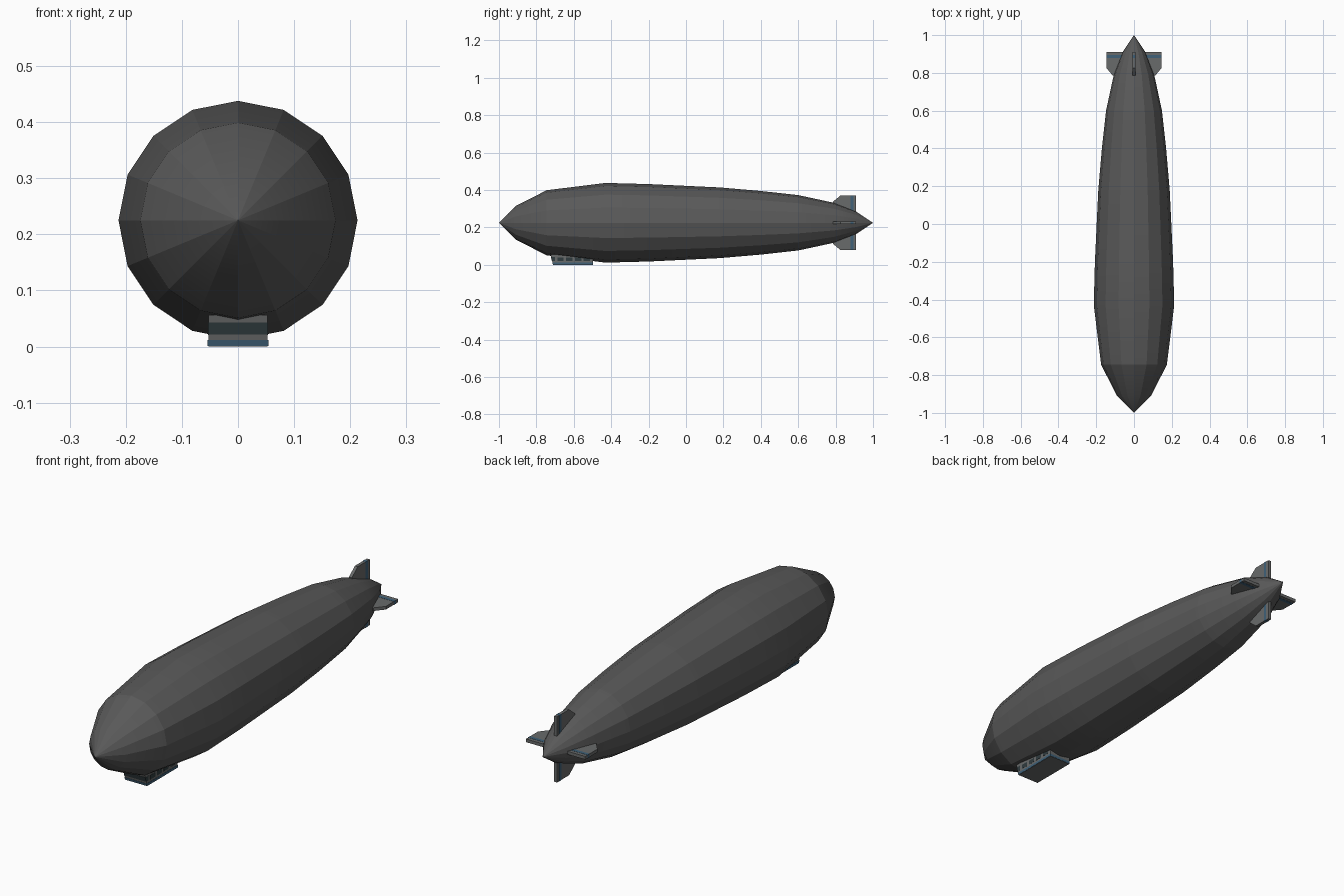
import bpy, bmesh, math
from mathutils import Matrix

if "Cube" in bpy.data.objects:
    bpy.data.objects.remove(bpy.data.objects["Cube"])


def material(name, rgb):
    m = bpy.data.materials.new(name)
    m.diffuse_color = (*rgb, 1)
    m.use_nodes = True
    m.node_tree.nodes["Principled BSDF"].inputs["Base Color"].default_value = m.diffuse_color
    return m


HULL = material("hull_grey", (0.10, 0.10, 0.10))
TRIM = material("trim_grey", (0.14, 0.145, 0.145))
BLUE = material("blue", (0.05, 0.12, 0.19))
GLASS = material("glass", (0.03, 0.045, 0.05))
AXIS_Z = 0.225


def finish(bm, name, mat):
    bmesh.ops.recalc_face_normals(bm, faces=bm.faces)
    me = bpy.data.meshes.new(name)
    bm.to_mesh(me)
    bm.free()
    me.materials.append(mat)
    ob = bpy.data.objects.new(name, me)
    bpy.context.collection.objects.link(ob)
    return ob


def prism(name, outline, half, mat, turn=Matrix()):
    """Extrude a (y, z) outline to x = -half..half, then transform it."""
    bm = bmesh.new()
    a, b = [[bm.verts.new((x, y, z)) for y, z in outline] for x in (-half, half)]
    bm.faces.new(a)
    bm.faces.new(b)
    for i in range(len(a)):
        j = (i + 1) % len(a)
        bm.faces.new((a[i], a[j], b[j], b[i]))
    bm.transform(turn)
    return finish(bm, name, mat)


# Hull: 16-sided lathe, smooth lengthwise, creased along the seams
N = 16
PROFILE = [(-0.91, 0.09), (-0.745, 0.174), (-0.43, 0.213), (-0.2, 0.207),
           (0.18, 0.189), (0.4, 0.17), (0.6, 0.148), (0.79, 0.107), (0.91, 0.06)]
bm = bmesh.new()
rings = []
for y, r in PROFILE:
    rings.append([bm.verts.new((r * math.sin(i * math.tau / N), y,
                                AXIS_Z + r * math.cos(i * math.tau / N))) for i in range(N)])
nose, tail = bm.verts.new((0, -1, AXIS_Z)), bm.verts.new((0, 1, AXIS_Z))
for i in range(N):
    j = (i + 1) % N
    bm.faces.new((nose, rings[0][i], rings[0][j]))
    bm.faces.new((tail, rings[-1][j], rings[-1][i]))
    for a, b in zip(rings, rings[1:]):
        bm.faces.new((a[i], b[i], b[j], a[j]))
for f in bm.faces:
    f.smooth = True
for e in bm.edges:
    y0, y1 = (v.co.y for v in e.verts)
    e.smooth = abs(y0 - y1) < 1e-5 and min(abs(y0 - c) for c in (-0.745, 0.18, 0.6)) > 0.01
finish(bm, "hull", HULL)

# Tail fins: four around the axis, each with a blue hinge stripe
FIN = [(0.785, 0.04), (0.785, 0.112), (0.825, 0.145), (0.91, 0.145), (0.91, 0.04)]
STRIPE = [(0.88, 0.05), (0.88, 0.1455), (0.895, 0.1455), (0.895, 0.05)]
for k, side in enumerate(("top", "right", "bottom", "left")):
    turn = Matrix.Translation((0, 0, AXIS_Z)) @ Matrix.Rotation(k * math.pi / 2, 4, 'Y')
    prism(f"fin_{side}", FIN, 0.007, TRIM, turn)
    prism(f"fin_stripe_{side}", STRIPE, 0.0078, BLUE, turn)

# Gondola: cabin with raked front, blue lower band
prism("gondola", [(-0.725, 0.056), (-0.71, 0), (-0.497, 0), (-0.497, 0.03), (-0.56, 0.056)],
      0.053, TRIM)
prism("gondola_band", [(-0.7145, 0.012), (-0.7115, 0.001), (-0.496, 0.001), (-0.496, 0.012)],
      0.054, BLUE)

# Windows: front pane and a row along both sides
prism("front_window", [(-0.7232, 0.043), (-0.7175, 0.022), (-0.70, 0.022), (-0.70, 0.043)],
      0.0535, GLASS)
for k in range(4):
    y = -0.688 + k * 0.047
    prism(f"side_window_{k + 1}", [(y, 0.021), (y + 0.034, 0.021), (y + 0.034, 0.04), (y, 0.04)],
          0.0538, GLASS)
